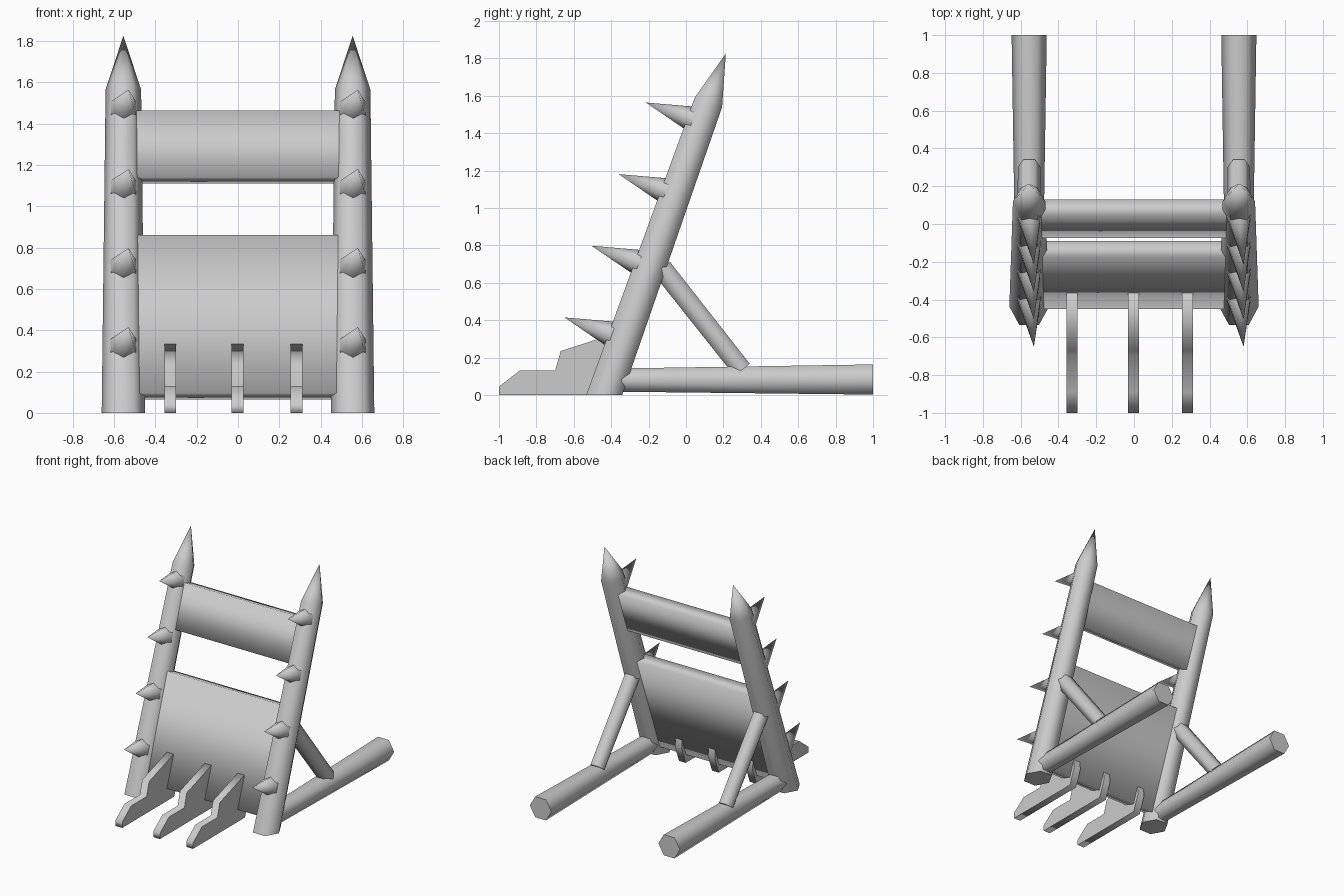
import bpy, bmesh
from math import cos, sin, pi
from mathutils import Vector

cube = bpy.data.objects.get("Cube")
if cube:
    bpy.data.objects.remove(cube, do_unlink=True)

grey = bpy.data.materials.new("plain_grey")
grey.use_nodes = True
colour = (0.6, 0.6, 0.6, 1)
grey.diffuse_color = colour
grey.node_tree.nodes["Principled BSDF"].inputs["Base Color"].default_value = colour

X = Vector((1, 0, 0))
BASE = Vector((0, -0.4375, 0))
SHOULDER = Vector((0, 0.12, 1.565))
LEAN = (SHOULDER - BASE).normalized()   # direction the frame leans
FRONT = X.cross(LEAN).normalized()      # outward from the frame's face
if FRONT.y > 0:
    FRONT.negate()


def loft(name, rings):
    """Join rings of points: smooth sides, flat caps."""
    bm = bmesh.new()
    loops = [[bm.verts.new(p) for p in ring] for ring in rings]
    n = len(loops[0])
    for a, b in zip(loops, loops[1:]):
        for i in range(n):
            j = (i + 1) % n
            bm.faces.new((a[i], a[j], b[j], b[i])).smooth = True
    bm.faces.new(loops[0][::-1])
    bm.faces.new(loops[-1])
    bmesh.ops.remove_doubles(bm, verts=bm.verts[:], dist=0.0005)
    bmesh.ops.recalc_face_normals(bm, faces=bm.faces[:])
    mesh = bpy.data.meshes.new(name)
    bm.to_mesh(mesh)
    bm.free()
    mesh.materials.append(grey)
    obj = bpy.data.objects.new(name, mesh)
    bpy.context.collection.objects.link(obj)
    return obj


def hexagon(centre, u, v, r, turn=0.0):
    return [centre + u * r * cos(turn + i * pi / 3) + v * r * sin(turn + i * pi / 3)
            for i in range(6)]


def log(name, a, b, ra, rb):
    """Tapered six-sided log running in the side plane."""
    v = (b - a).normalized().cross(X)
    return loft(name, [hexagon(a, X, v, ra), hexagon(b, X, v, rb)])


def plate(name, centre, length, thick, half):
    """Leaning plank spanning the posts."""
    rings = []
    for x in (-half, half):
        rings.append([centre + X * x + LEAN * s * length / 2 + FRONT * t * thick / 2
                      for s, t in ((1, 1), (1, -1), (-1, -1), (-1, 1))])
    return loft(name, rings)


for side, sx in (("right", -0.555), ("left", 0.555)):
    off = X * sx
    # sharpened leaning post
    loft(side + "_post", [
        hexagon(BASE + off, X, Vector((0, 1.06, 0)), 0.105),
        hexagon(SHOULDER + off, X, -FRONT * 1.04, 0.086),
        hexagon(SHOULDER + off + LEAN * 0.277, X, -FRONT, 0.0),
    ])
    # ground beam and diagonal brace
    log(side + "_ground_beam", off + Vector((0, -0.345, 0.08)),
        off + Vector((0, 1, 0.083)), 0.072, 0.093)
    log(side + "_brace", off + Vector((0, -0.13, 0.68)),
        off + Vector((0, 0.30, 0.135)), 0.063, 0.06)
    # row of spikes up the front of the post
    for k in range(4):
        tip = Vector((sx + 0.025, -0.65 + 0.145 * k, 0.415 + 0.383 * k))
        root = tip - FRONT * 0.27 - X * 0.025
        loft(f"{side}_spike_{k + 1}", [
            hexagon(root, X, LEAN, 0.071, pi / 6),
            hexagon(tip, X, LEAN, 0.0)])

# planks between the posts
plate("lower_panel", Vector((0, -0.27, 0.4625)), 0.811, 0.093, 0.53)
plate("upper_panel", Vector((0, 0.027, 1.2875)), 0.343, 0.095, 0.53)

# stepped teeth at the foot
tooth = [(-1, 0), (-1, 0.045), (-0.89, 0.13), (-0.70, 0.13), (-0.67, 0.235),
         (-0.33, 0.345), (-0.31, 0.13), (-0.36, 0)]
for label, x in (("right", -0.328), ("middle", -0.002), ("left", 0.283)):
    loft(label + "_tooth", [[Vector((x + d, y, z)) for y, z in tooth]
                            for d in (-0.029, 0.029)])
